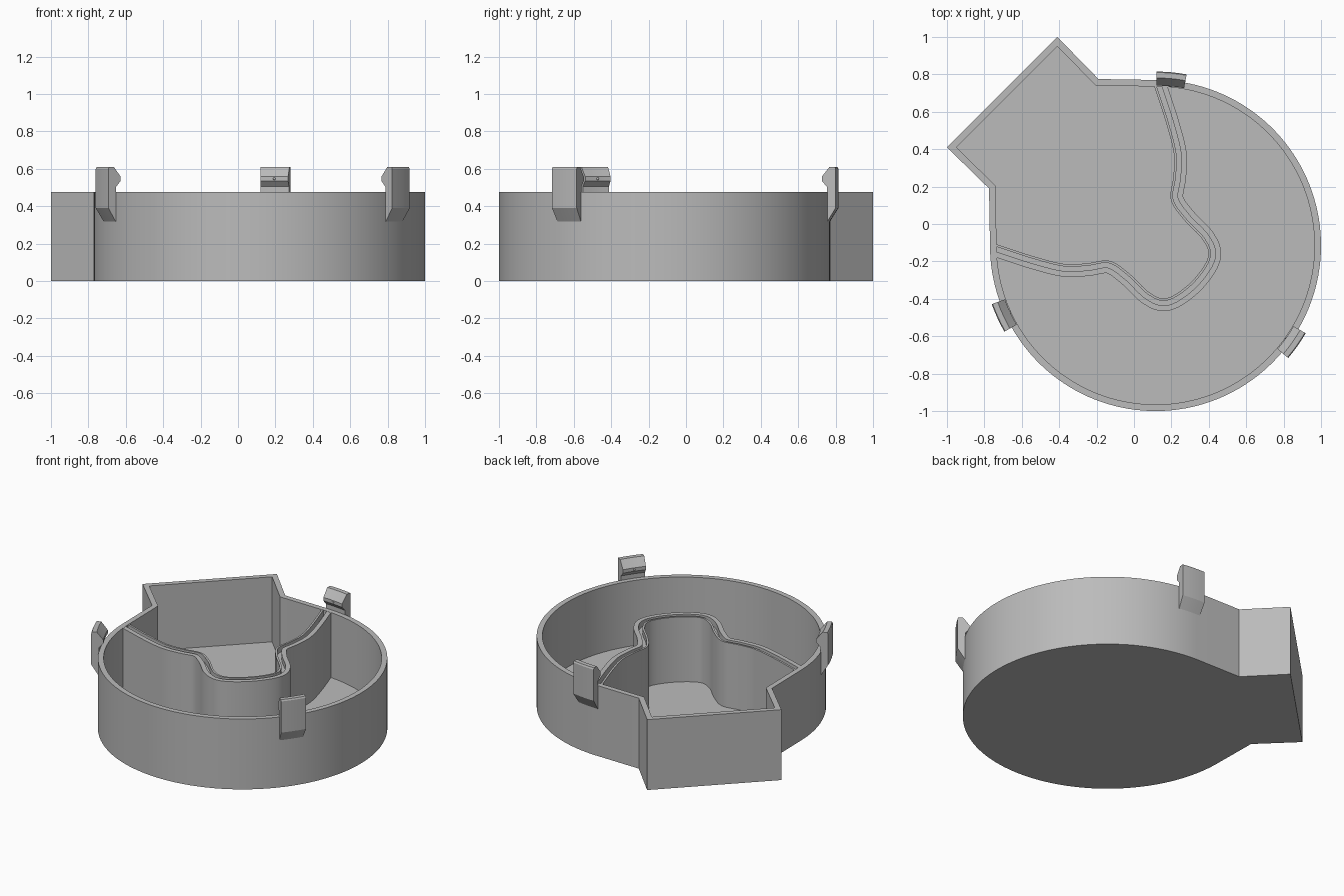
import bpy, bmesh, math
from mathutils import Vector

cube = bpy.data.objects.get("Cube")
if cube:
    bpy.data.objects.remove(cube, do_unlink=True)

CENTRE = Vector((0.115, -0.115))
RADIUS, WALL = 0.885, 0.035
HEIGHT, FLOOR = 0.475, 0.036

grey = bpy.data.materials.new("plain_grey")
grey.use_nodes = True
colour = (0.5, 0.5, 0.5, 1)
grey.diffuse_color = colour
grey.node_tree.nodes["Principled BSDF"].inputs["Base Color"].default_value = colour


def finish(name, bm):
    bmesh.ops.recalc_face_normals(bm, faces=bm.faces)
    mesh = bpy.data.meshes.new(name)
    bm.to_mesh(mesh)
    bm.free()
    mesh.materials.append(grey)
    mesh.shade_smooth()
    mesh.set_sharp_from_angle(angle=math.radians(25))
    obj = bpy.data.objects.new(name, mesh)
    bpy.context.collection.objects.link(obj)
    return obj


def loft(bm, loops, closed):
    """Join successive rings of vertices and cap the first and last."""
    rings = [[bm.verts.new(p) for p in loop] for loop in loops]
    n = len(rings[0])
    for a, b in zip(rings, rings[1:]):
        for i in range(n if closed else n - 1):
            j = (i + 1) % n
            bm.faces.new((a[i], a[j], b[j], b[i]))
    bm.faces.new(rings[0])
    bm.faces.new(rings[-1])


def polar(r, degrees):
    t = math.radians(degrees)
    return CENTRE + Vector((math.cos(t), math.sin(t))) * r


def inset(points, d):
    """Mitred inward offset of a counter-clockwise outline."""
    result = []
    for i, p in enumerate(points):
        a = (p - points[i - 1]).normalized()
        b = (points[(i + 1) % len(points)] - p).normalized()
        na, nb = Vector((-a.y, a.x)), Vector((-b.y, b.x))
        result.append(p + (na + nb) * d / (1 + na.dot(nb)))
    return result


def at_height(points, z):
    return [(p.x, p.y, z) for p in points]


# Round tray with a square-ended spout, hollow above the floor
arc_steps = 108
outline = [polar(RADIUS, 182 + 266 * i / arc_steps) for i in range(arc_steps + 1)]
outline += [Vector(p) for p in
            ((-0.19, 0.775), (-0.41, 1.0), (-1.0, 0.41), (-0.775, 0.19))]
inner = inset(outline, WALL)
bm = bmesh.new()
loft(bm, [at_height(outline, 0), at_height(outline, HEIGHT),
          at_height(inner, HEIGHT), at_height(inner, FLOOR)], True)
finish("tray", bm)

# Wavy divider path: one half, mirrored across the tray's diagonal
half = [Vector(p) for p in
        ((0.105, 0.745), (0.175, 0.53), (0.214, 0.37), (0.21, 0.25),
         (0.197, 0.13), (0.265, 0.025), (0.368, -0.085), (0.395, -0.18))]
controls = half + [Vector((0.308, -0.308))]
controls += [Vector((-p.y, -p.x)) for p in reversed(half)]
padded = [2 * controls[0] - controls[1]] + controls + [2 * controls[-1] - controls[-2]]
path = []
for p0, p1, p2, p3 in zip(padded, padded[1:], padded[2:], padded[3:]):
    for k in range(8):
        t = k / 8
        path.append(0.5 * (2 * p1 + (p2 - p0) * t
                           + (2 * p0 - 5 * p1 + 4 * p2 - p3) * t * t
                           + (3 * p1 - p0 - 3 * p2 + p3) * t ** 3))
path.append(controls[-1])

# Divider wall with a groove along its top
top, groove, base = HEIGHT - 0.001, HEIGHT - 0.04, FLOOR - 0.01
section = [(0, base), (0, top), (0.013, top), (0.013, groove),
           (0.038, groove), (0.038, top), (0.068, top), (0.068, base)]
rings = []
for i, p in enumerate(path):
    d = (path[min(i + 1, len(path) - 1)] - path[max(i - 1, 0)]).normalized()
    side = Vector((-d.y, d.x))
    rings.append([(*(p + side * s), z) for s, z in section])
bm = bmesh.new()
loft(bm, rings, True)
finish("divider", bm)

# Three snap clips spaced evenly around the rim
clip_profile = [(0.88, 0.31), (0.93, 0.39), (0.93, 0.6), (0.925, 0.61),
                (0.896, 0.61), (0.855, 0.558), (0.855, 0.535),
                (0.882, 0.505), (0.882, 0.475)]
for name, angle in (("back", 84.7), ("right", 204.7), ("left", -35.3)):
    bm = bmesh.new()
    loft(bm, [[(*polar(r, angle - 5 + 2.5 * i), z) for r, z in clip_profile]
              for i in range(5)], True)
    finish(name + "_clip", bm)

    # Tiny pip on the nose of the clip
    bm = bmesh.new()
    bmesh.ops.create_uvsphere(bm, u_segments=12, v_segments=8, radius=0.007)
    bmesh.ops.translate(bm, verts=bm.verts, vec=(*polar(0.857, angle), 0.547))
    finish(name + "_clip_pip", bm)
